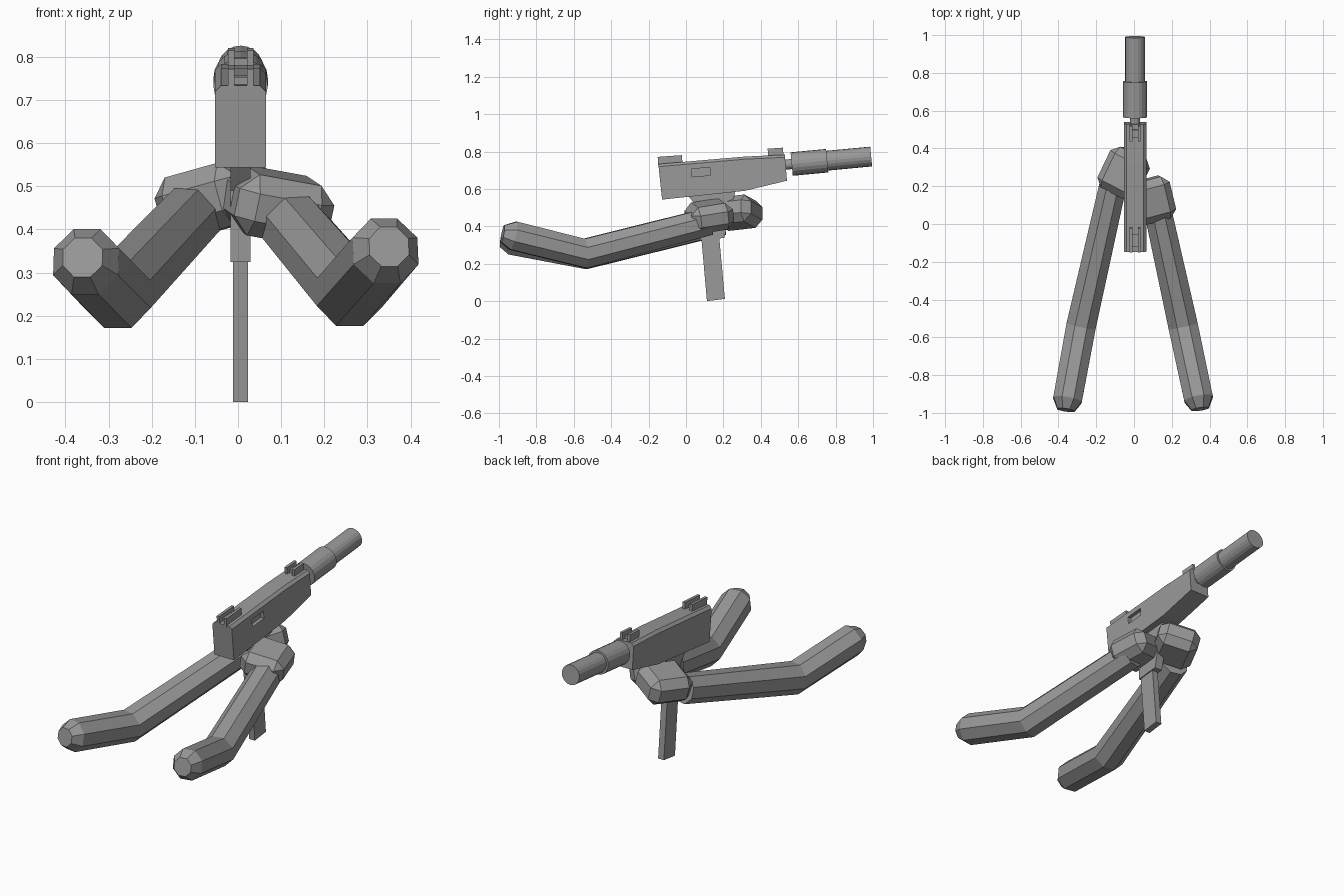
import bpy, bmesh, math
from mathutils import Vector, Matrix

if "Cube" in bpy.data.objects:
    bpy.data.objects.remove(bpy.data.objects["Cube"])

grey = bpy.data.materials.new("mid_grey")
grey.use_nodes = True
COLOUR = (0.32, 0.32, 0.32, 1)
grey.diffuse_color = COLOUR
grey.node_tree.nodes["Principled BSDF"].inputs["Base Color"].default_value = COLOUR

GX = 0.006                 # centre plane of the gun
TILT = math.radians(5.4)   # upward tilt of the barrel


def finish(name, bm):
    bmesh.ops.recalc_face_normals(bm, faces=bm.faces)
    me = bpy.data.meshes.new(name)
    bm.to_mesh(me)
    bm.free()
    ob = bpy.data.objects.new(name, me)
    me.materials.append(grey)
    bpy.context.collection.objects.link(ob)
    return ob


def plate(name, profile, width, x=GX):
    """Side profile of (y, z) points extruded across x."""
    bm = bmesh.new()
    face = bm.faces.new([bm.verts.new((x - width / 2, y, z)) for y, z in profile])
    new = bmesh.ops.extrude_face_region(bm, geom=[face])["geom"]
    bmesh.ops.translate(bm, verts=[v for v in new if isinstance(v, bmesh.types.BMVert)],
                        vec=(width, 0, 0))
    return finish(name, bm)


def block(name, centre, size, pitch=0, roll=0, yaw=0, bevel=0):
    bm = bmesh.new()
    bmesh.ops.create_cube(bm, size=1)
    bmesh.ops.scale(bm, verts=bm.verts, vec=size)
    if bevel:
        bmesh.ops.bevel(bm, geom=bm.edges[:], offset=bevel, segments=1, affect='EDGES')
    turn = (Matrix.Rotation(math.radians(yaw), 4, 'Z') @ Matrix.Rotation(math.radians(roll), 4, 'Y')
            @ Matrix.Rotation(math.radians(pitch), 4, 'X'))
    bm.transform(Matrix.Translation(centre) @ turn)
    return finish(name, bm)


def barrel(name, y0, y1, radius, sides=20):
    """Cylinder lying on the tilted barrel axis."""
    def axis(y):
        return Vector((GX, y, 0.733 + (y - 0.565) * math.tan(TILT)))
    bm = bmesh.new()
    bmesh.ops.create_cone(bm, cap_ends=True, segments=sides, radius1=radius, radius2=radius,
                          depth=(axis(y1) - axis(y0)).length)
    bm.transform(Matrix.Translation((axis(y0) + axis(y1)) / 2)
                 @ Matrix.Rotation(TILT - math.pi / 2, 4, 'X'))
    return finish(name, bm)


def arm(name, path, sides=8):
    """Faceted tube through (point, radius) pairs with flat ends."""
    pts = [Vector(p) for p, r in path]
    bm = bmesh.new()
    rings = []
    for i, (p, r) in enumerate(path):
        a, b = pts[max(i - 1, 0)], pts[min(i + 1, len(pts) - 1)]
        t = (b - a).normalized()
        side = t.cross(Vector((0, 0, 1))).normalized()
        up = side.cross(t)
        angles = [2 * math.pi * (k + 0.5) / sides for k in range(sides)]
        rings.append([bm.verts.new(pts[i] + r * (side * math.cos(g) + up * math.sin(g)))
                      for g in angles])
    for lo, hi in zip(rings, rings[1:]):
        for k in range(sides):
            n = (k + 1) % sides
            bm.faces.new((lo[k], lo[n], hi[n], hi[k]))
    bm.faces.new(rings[0])
    bm.faces.new(rings[-1])
    return finish(name, bm)


# Gun body with chamfered top edges
body = plate("gun_body", [(-0.128, 0.543), (0.315, 0.59), (0.54, 0.644), (0.528, 0.783),
                          (0.315, 0.773), (-0.148, 0.733)], 0.118)
bm = bmesh.new()
bm.from_mesh(body.data)
top = [e for e in bm.edges if abs(e.verts[0].co.x - e.verts[1].co.x) < 1e-4
       and min(v.co.z for v in e.verts) > 0.7]
bmesh.ops.bevel(bm, geom=top, offset=0.014, segments=1, affect='EDGES')
bm.to_mesh(body.data)
bm.free()

# Ejection port recessed into the left side
cutter = block("port_cutter", (GX + 0.06, 0.08, 0.69), (0.04, 0.1, 0.042), pitch=5)
cutter.hide_render = True
cutter.hide_set(True)
cut = body.modifiers.new("port", 'BOOLEAN')
cut.object = cutter
cut.operation = 'DIFFERENCE'
cut.solver = 'EXACT'

# Sights: paired bars with a low bridge
for name, y, z, length in (("rear_sight", -0.085, 0.753, 0.13), ("front_sight", 0.479, 0.795, 0.082)):
    for label, dx in (("right", -0.022), ("left", 0.022)):
        block(f"{name}_{label}_bar", (GX + dx, y, z), (0.015, length, 0.046), pitch=4)
    block(f"{name}_bridge", (GX, y, z - 0.012), (0.04, length * 0.5, 0.028), pitch=4)

# Barrel and muzzle tube
barrel("barrel_neck", 0.5, 0.58, 0.027)
barrel("barrel_sleeve", 0.565, 0.755, 0.063)
barrel("muzzle_tube", 0.74, 0.99, 0.053)

# Grip and long magazine
plate("grip", [(0.01, 0.565), (0.07, 0.49), (0.075, 0.325), (0.205, 0.338),
               (0.25, 0.53), (0.265, 0.59)], 0.046)
plate("magazine", [(0.08, 0.36), (0.112, 0.0), (0.208, 0.012), (0.175, 0.37)], 0.035)

# Arms: rounded-off end, elbow, wrist
arm("right_arm", [((-0.36, -0.985, 0.335), 0.05), ((-0.352, -0.93, 0.325), 0.083),
                  ((-0.28, -0.54, 0.25), 0.085), ((-0.115, 0.19, 0.425), 0.078)])
arm("left_arm", [((0.35, -0.98, 0.36), 0.05), ((0.342, -0.925, 0.35), 0.083),
                 ((0.26, -0.54, 0.255), 0.085), ((0.115, 0.12, 0.425), 0.078)])

# Hands gripping the gun from both sides
block("right_hand", (-0.055, 0.27, 0.473), (0.22, 0.24, 0.15), pitch=6, roll=-14, yaw=-27, bevel=0.04)
block("left_hand", (0.09, 0.125, 0.455), (0.23, 0.23, 0.145), pitch=9, roll=10, yaw=15, bevel=0.04)
